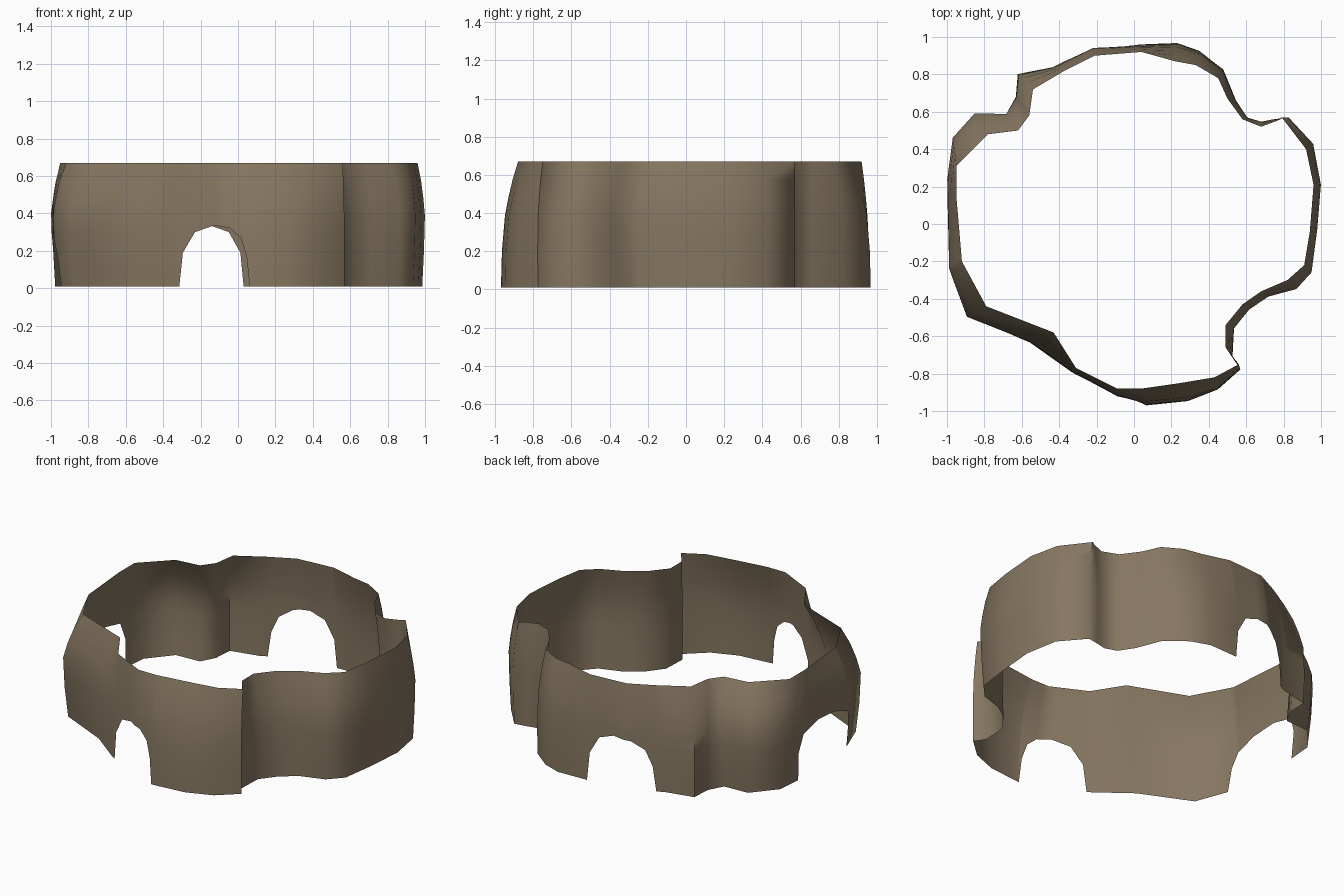
import bpy
import bmesh
from mathutils import Vector

default_cube = bpy.data.objects.get("Cube")
if default_cube:
    bpy.data.objects.remove(default_cube, do_unlink=True)

# Plan outlines of the wall in hundredths, counter-clockwise from the front
FOOT = [(7, -97), (29, -95), (45, -89), (57, -78), (53, -72), (54, -56), (62, -46),
        (72, -39), (87, -35), (95, -26), (98, -3), (100, 21), (96, 43), (83, 57),
        (74, 56), (68, 55), (61, 57), (55, 66), (48, 83), (35, 93), (23, 97),
        (3, 96), (-22, 95), (-44, 84), (-63, 81), (-64, 69), (-69, 60), (-86, 60),
        (-97, 47), (-100, 24), (-99, -24), (-90, -50), (-57, -64), (-34, -79), (-9, -93)]
RIM = [(4, -88), (25, -85), (43, -82), (56, -75), (49, -66), (49, -54), (58, -43),
       (68, -36), (82, -30), (91, -22), (94, -4), (96, 21), (92, 40), (79, 57),
       (76, 55), (68, 52), (58, 56), (50, 67), (45, 78), (33, 85), (22, 87),
       (4, 92), (-21, 90), (-37, 82), (-54, 72), (-56, 58), (-62, 50), (-78, 48),
       (-95, 31), (-95, 15), (-92, -20), (-79, -44), (-43, -58), (-31, -77), (-9, -88)]
COUNT = len(FOOT)
HEIGHT = 0.67
GROUND = 0.01
ROWS = 7

# Arched openings, as spans along the outline: back, left side, front
OPENINGS = [(21.0, 22.8), (28.75, 30.2), (33.1, 34.95)]
ARCH = [(0, GROUND), (0.04, 0.19), (0.18, 0.3), (0.4, 0.335),
        (0.65, 0.32), (0.85, 0.27), (0.95, 0.17), (1, GROUND)]

# Outward bulge of the wall from base to rim, for front/back and for the sides
BULGE = [(0, 1), (0.2, 0.94), (0.4, 0.75), (0.55, 0.4), (HEIGHT, 0)]
SIDE_BULGE = [(0, 0.6), (0.2, 0.85), (0.4, 1), (0.55, 0.6), (HEIGHT, 0)]


def sample(curve, t):
    """Piecewise linear value of a curve of (t, value) points."""
    for (a, va), (b, vb) in zip(curve, curve[1:]):
        if t <= b:
            return va + (vb - va) * max(t - a, 0) / (b - a)
    return curve[-1][1]


def along(outline, u):
    """Point at a fractional index along a closed outline."""
    i = int(u)
    a, b = Vector(outline[i % COUNT]), Vector(outline[(i + 1) % COUNT])
    return a.lerp(b, u - i) / 100


def lower_edge(u):
    """Height of the wall's lower edge, raised under an arch."""
    for start, end in OPENINGS:
        if start < u < end:
            return sample(ARCH, (u - start) / (end - start))
    return GROUND


def wall_point(u, z):
    foot, rim = along(FOOT, u), along(RIM, u)
    side = foot.x ** 2 / foot.length_squared
    weight = sample(BULGE, z) * (1 - side) + sample(SIDE_BULGE, z) * side
    p = rim.lerp(foot, weight)
    return p.x, p.y, z


# Columns at each outline corner and at each arch step
columns = {float(i) for i in range(COUNT)}
for start, end in OPENINGS:
    columns.update(round(start + (end - start) * f, 4) for f, _ in ARCH)
columns = sorted(columns)

# Wall sheet
bm = bmesh.new()
grid = []
for u in columns:
    low = lower_edge(u)
    grid.append([bm.verts.new(wall_point(u, low + (HEIGHT - low) * r / ROWS))
                 for r in range(ROWS + 1)])
for left, right in zip(grid, grid[1:] + grid[:1]):
    for r in range(ROWS):
        bm.faces.new((left[r], right[r], right[r + 1], left[r + 1]))
mesh = bpy.data.meshes.new("ring_wall")
bm.to_mesh(mesh)
bm.free()
wall = bpy.data.objects.new("ring_wall", mesh)
bpy.context.collection.objects.link(wall)

# Earth brown surface
brown = bpy.data.materials.new("earth_brown")
brown.use_nodes = True
color = (0.24, 0.185, 0.12, 1)
brown.diffuse_color = color
brown.node_tree.nodes["Principled BSDF"].inputs["Base Color"].default_value = color
mesh.materials.append(brown)

# Smooth shading with the tight fold kept sharp
bpy.ops.object.select_all(action="DESELECT")
wall.select_set(True)
bpy.context.view_layer.objects.active = wall
bpy.ops.object.shade_smooth_by_angle(angle=1.2)
